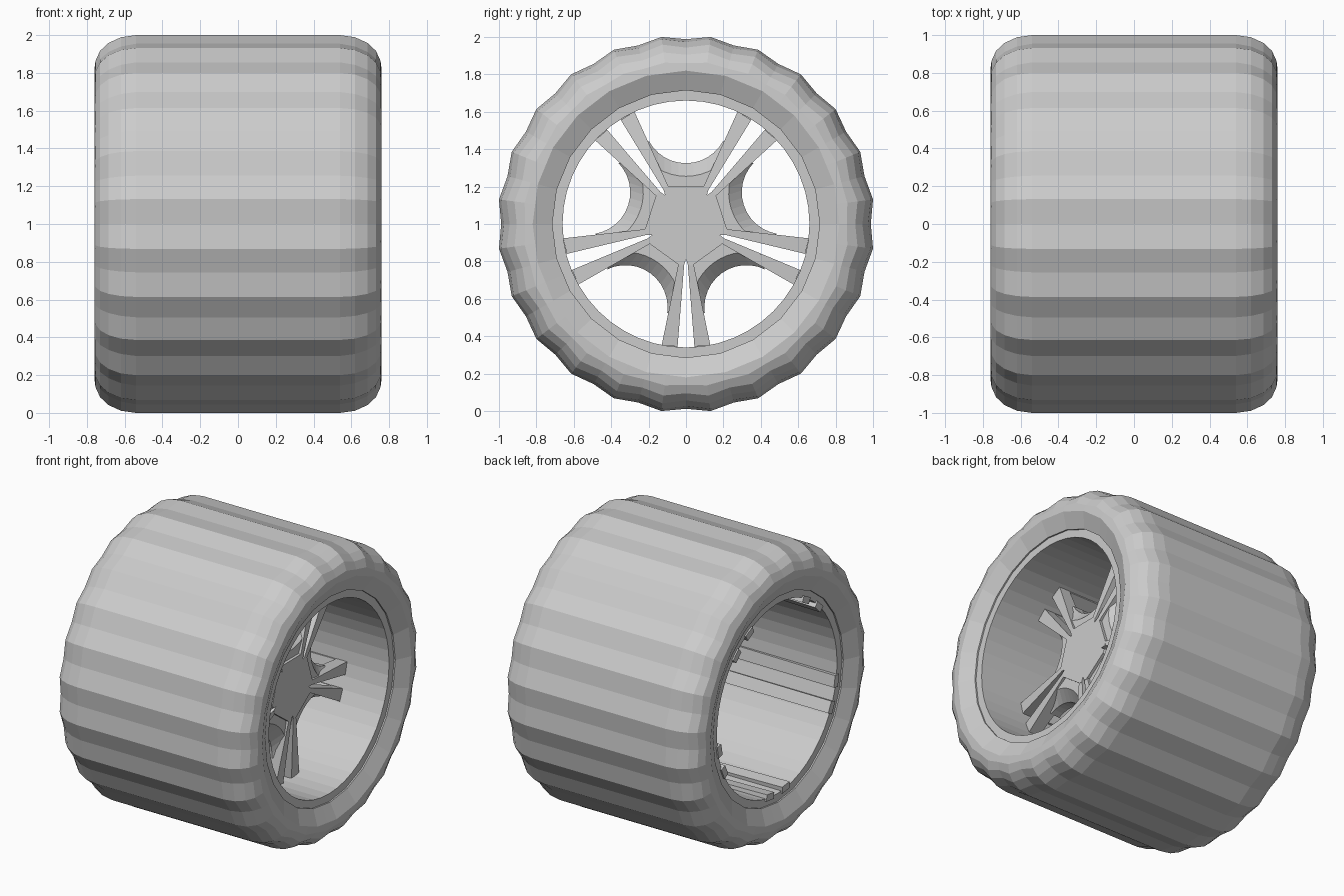
import bpy, bmesh
from math import sin, cos, radians, pi

if "Cube" in bpy.data.objects:
    bpy.data.objects.remove(bpy.data.objects["Cube"], do_unlink=True)

grey = bpy.data.materials.new("light_grey")
grey.use_nodes = True
grey.diffuse_color = (0.6, 0.6, 0.6, 1)
grey.node_tree.nodes["Principled BSDF"].inputs["Base Color"].default_value = (0.6, 0.6, 0.6, 1)


def finish(bm, name):
    bmesh.ops.recalc_face_normals(bm, faces=bm.faces)
    mesh = bpy.data.meshes.new(name)
    bm.to_mesh(mesh)
    bm.free()
    mesh.materials.append(grey)
    obj = bpy.data.objects.new(name, mesh)
    bpy.context.collection.objects.link(obj)
    return obj


def polar(x, r, angle):
    return (x, r * cos(angle), 1 + r * sin(angle))


def bridge(bm, a, b):
    for i in range(len(a)):
        j = (i + 1) % len(a)
        bm.faces.new((a[i], a[j], b[j], b[i]))


def lathe(name, profile, steps=48):
    """Closed profile of (x, radius on even steps, radius on odd steps)."""
    bm = bmesh.new()
    rings = [[bm.verts.new(polar(p[0], p[1 + s % 2], 2 * pi * s / steps)) for p in profile]
             for s in range(steps)]
    for s in range(steps):
        bridge(bm, rings[s], rings[(s + 1) % steps])
    return finish(bm, name)


def prism(bm, front, back):
    a = [bm.verts.new(p) for p in front]
    b = [bm.verts.new(p) for p in back]
    bm.faces.new(a)
    bm.faces.new(b)
    bridge(bm, a, b)


def local(x, along, across, angle):
    """Point given along and across a radial direction."""
    return (x, along * cos(angle) - across * sin(angle),
            1 + along * sin(angle) + across * cos(angle))


# Tyre: scalloped tread, rounded shoulders and dished side walls
half = [(0.71, 0.715, 0.709), (0.76, 0.82, 0.813), (0.755, 0.86, 0.87),
        (0.73, 0.905, 0.925), (0.685, 0.943, 0.967), (0.62, 0.973, 0.997),
        (0.54, 0.988, 1.0086)]
lathe("tyre", half + [(-x, a, b) for x, a, b in reversed(half)])

# Rim barrel, open at both ends
lathe("rim_barrel", [(0.70, 0.72, 0.72), (0.70, 0.66, 0.66),
                     (-0.70, 0.66, 0.66), (-0.70, 0.72, 0.72)])

spoke_angles = [radians(270 + 72 * k) for k in range(5)]

# Hub plate with a notch at each spoke pair
bm = bmesh.new()
outline = [(r, s + radians(d)) for s in spoke_angles
           for d, r in ((-9, 0.224), (-3, 0.222), (0, 0.19), (3, 0.222), (9, 0.224))]
prism(bm, [polar(0.42, r, t) for r, t in outline], [polar(0.26, r, t) for r, t in outline])
finish(bm, "hub")

# Paired spokes that widen outwards, and rails running back along the barrel
spokes, rails = bmesh.new(), bmesh.new()
for s in spoke_angles:
    for side in (-1, 1):
        plan = [(0.195, 0.008), (0.655, 0.045), (0.648, 0.13), (0.2, 0.038)]
        prism(spokes,
              [local(0.42 if r < 0.4 else 0.38, r, side * w, s) for r, w in plan],
              [local(0.30, r, side * w, s) for r, w in plan])
        ends = []
        for x, inner in ((0.37, 0.65), (-0.71, 0.63)):
            ends.append([polar(x, r, s + side * radians(d))
                         for r, d in ((inner, 4), (inner, 11.2), (0.675, 11.2), (0.675, 4))])
        prism(rails, *ends)
finish(spokes, "spokes")
finish(rails, "barrel_rails")


# Webs between spoke pairs, with a bevelled round scallop
def web_outline(x, radius, spread, c):
    pts = [(0, 0)]
    edge = [(0.19, 0.0), (0.21, 0.012), (0.43, 0.03)]
    turn = radians(36)
    right = [(r * cos(turn) + w * sin(turn), w * cos(turn) - r * sin(turn)) for r, w in edge]
    arc = []
    for i in range(13):
        p = radians(spread * (i - 6) / 6)
        arc.append((0.55 - radius * cos(p), radius * sin(p)))
    pts += right + arc + [(u, -v) for u, v in reversed(right)]
    return [local(x, u, v, c) for u, v in pts]


bm = bmesh.new()
for s in spoke_angles:
    c = s + radians(36)
    prism(bm, web_outline(0.40, 0.295, 46, c), web_outline(0.33, 0.225, 62, c))
    prism(bm, web_outline(0.33, 0.225, 62, c), web_outline(0.26, 0.225, 62, c))
finish(bm, "hub_webs")
